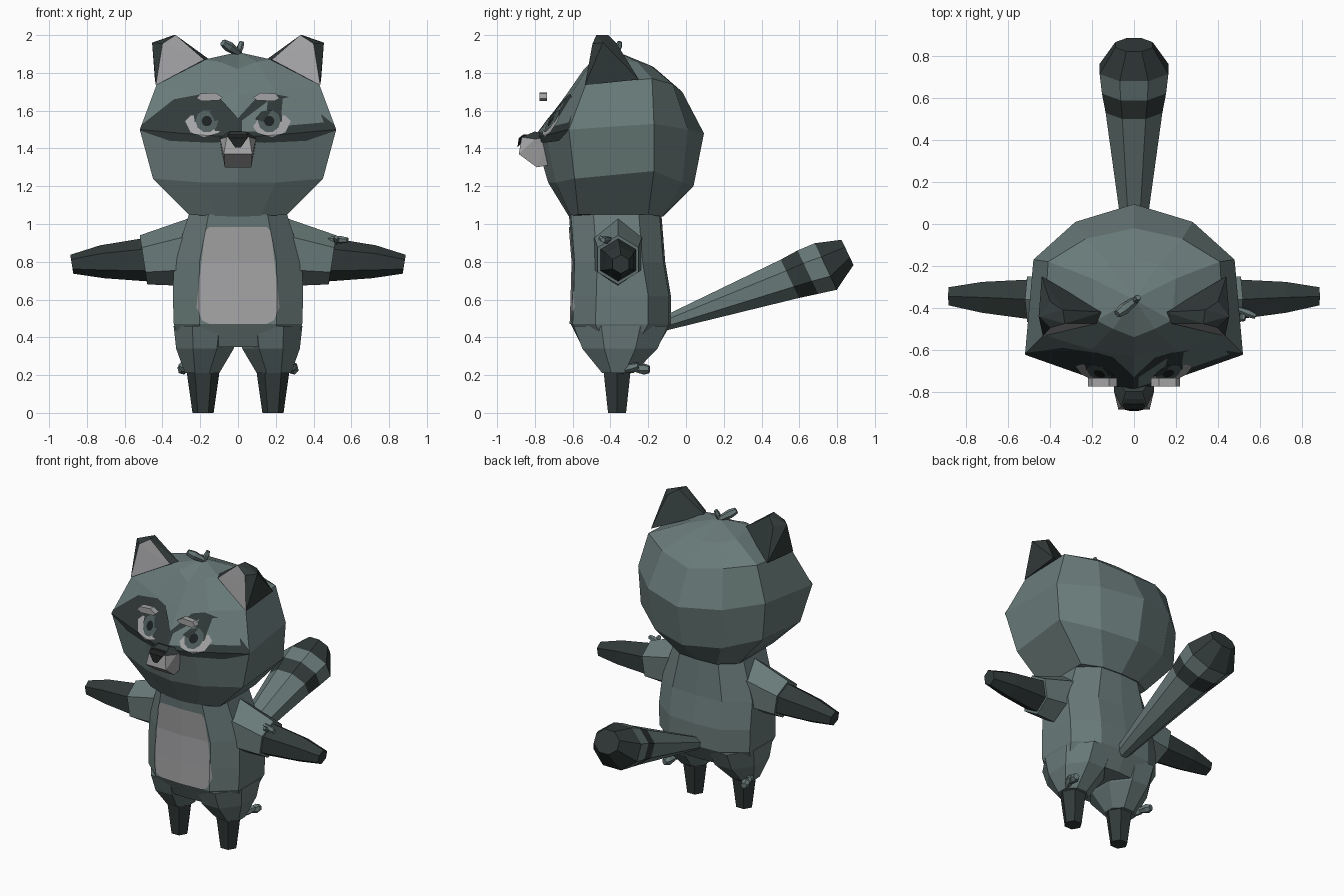
import bpy, bmesh, math
from mathutils import Vector

if "Cube" in bpy.data.objects:
    bpy.data.objects.remove(bpy.data.objects["Cube"])


def material(name, col):
    m = bpy.data.materials.new(name)
    m.diffuse_color = (*col, 1)
    m.use_nodes = True
    m.node_tree.nodes["Principled BSDF"].inputs["Base Color"].default_value = m.diffuse_color
    return m


FUR = material("fur_grey", (0.14, 0.195, 0.19))
DARK = material("dark_fur", (0.031, 0.042, 0.041))
LIGHT = material("light_fur", (0.37, 0.37, 0.38))
IRIS = material("iris_grey", (0.075, 0.105, 0.105))
BLACK = material("nose_black", (0.012, 0.014, 0.014))


def finish(name, bm, *mats):
    bmesh.ops.recalc_face_normals(bm, faces=bm.faces)
    me = bpy.data.meshes.new(name)
    bm.to_mesh(me)
    bm.free()
    for m in mats:
        me.materials.append(m)
    ob = bpy.data.objects.new(name, me)
    bpy.context.collection.objects.link(ob)
    return ob


def loft(name, rings, *mats, bands=None, apex=None):
    """Skin closed rings; bands gives a material index per section."""
    bm = bmesh.new()
    vs = [[bm.verts.new(p) for p in r] for r in rings]
    n = len(vs[0])
    for k, (a, b) in enumerate(zip(vs, vs[1:])):
        for i in range(n):
            j = (i + 1) % n
            f = bm.faces.new((a[i], a[j], b[j], b[i]))
            f.material_index = bands[k] if bands else 0
    bm.faces.new(vs[0])
    last = bands[-1] if bands else 0
    if apex:
        top = bm.verts.new(apex)
        for i in range(n):
            bm.faces.new((vs[-1][i], vs[-1][(i + 1) % n], top))
    else:
        bm.faces.new(vs[-1]).material_index = last
    return finish(name, bm, *mats)


def mirrored(half):
    """Close a half ring (x >= 0, front centre to back centre)."""
    return half + [(-x, y, z) for x, y, z in reversed(half[1:-1])]


def ring(c, u, v, n, start=0.0):
    c, u, v = Vector(c), Vector(u), Vector(v)
    t = [start + 2 * math.pi * i / n for i in range(n)]
    return [c + u * math.cos(a) + v * math.sin(a) for a in t]


def hull(name, pts, *mats, rule=None):
    bm = bmesh.new()
    for p in pts:
        bm.verts.new(p)
    bmesh.ops.convex_hull(bm, input=bm.verts[:])
    bmesh.ops.recalc_face_normals(bm, faces=bm.faces)
    bm.normal_update()
    for f in bm.faces:
        f.material_index = rule(f) if rule else 0
    return finish(name, bm, *mats)


def patch(name, base, outline, offset, mat):
    """Thin marking: the front of base trimmed to a convex x-z outline."""
    bm = bmesh.new()
    bm.from_mesh(base.data)
    bm.normal_update()
    bmesh.ops.delete(bm, geom=[f for f in bm.faces if f.normal.y > -0.08], context='FACES')
    cx = sum(p[0] for p in outline) / len(outline)
    cz = sum(p[1] for p in outline) / len(outline)
    for (x0, z0), (x1, z1) in zip(outline, outline[1:] + outline[:1]):
        no = Vector((z1 - z0, 0, x0 - x1))
        if no.dot(Vector((cx - x0, 0, cz - z0))) > 0:
            no.negate()
        bmesh.ops.bisect_plane(bm, geom=bm.verts[:] + bm.edges[:] + bm.faces[:], dist=1e-5,
                               plane_co=(x0, 0, z0), plane_no=no, clear_outer=True)
    bmesh.ops.translate(bm, verts=bm.verts, vec=(0, -offset, 0))
    for f in bm.faces:
        f.material_index = 0
        if f.normal.y > 0:
            f.normal_flip()
    me = bpy.data.meshes.new(name)
    bm.to_mesh(me)
    bm.free()
    me.materials.append(mat)
    bpy.context.collection.objects.link(bpy.data.objects.new(name, me))


def twig(name, a, b, r):
    """Little six-sided tuft between two points."""
    a, b = Vector(a), Vector(b)
    u = (b - a).orthogonal().normalized()
    v = (b - a).normalized().cross(u)
    loft(name, [ring(a.lerp(b, t), u * r * s, v * r * s, 6)
                for t, s in ((0, 0.6), (0.65, 1), (1, 0.7))], FUR)


# Head
head = loft("head", [mirrored(h) for h in (
    [(0, -.62, 1.04), (.12, -.61, 1.04), (.26, -.57, 1.05), (.26, -.2, 1.05), (.14, -.13, 1.04), (0, -.12, 1.04)],
    [(0, -.73, 1.22), (.2, -.69, 1.22), (.45, -.59, 1.24), (.46, -.17, 1.28), (.25, -.02, 1.22), (0, .04, 1.2)],
    [(0, -.80, 1.46), (.18, -.74, 1.47), (.52, -.62, 1.5), (.48, -.17, 1.53), (.28, .01, 1.5), (0, .095, 1.48)],
    [(0, -.63, 1.69), (.2, -.6, 1.7), (.43, -.53, 1.74), (.41, -.18, 1.77), (.23, -.07, 1.74), (0, -.02, 1.7)],
    [(0, -.54, 1.82), (.1, -.5, 1.86), (.18, -.46, 1.87), (.2, -.26, 1.86), (.12, -.19, 1.84), (0, -.17, 1.83)],
)], FUR, apex=(0, -.36, 1.91))

# Muzzle and nose
hull("muzzle", [(s * x, y, z) for s in (-1, 1) for x, y, z in (
    (.1, -.72, 1.46), (.095, -.8, 1.45), (.06, -.87, 1.46), (.075, -.885, 1.37), (.07, -.79, 1.30),
    (.07, -.68, 1.32), (.04, -.80, 1.49))],
    LIGHT, DARK, rule=lambda f: int(f.normal.z > 0.6))
hull("nose", [(s * x, y, z) for s in (-1, 1) for x, y, z in (
    (.05, -.86, 1.475), (.05, -.885, 1.455), (.015, -.893, 1.405), (.04, -.82, 1.475))], BLACK)

# Body
body = loft("body", [mirrored([(0, f, z), (.6 * w, f + .01, z), (w, f + .13, z),
                               (w, b - .12, z), (.55 * w, b - .01, z), (0, b, z)])
                     for z, w, f, b in ((.35, .30, -.55, -.15), (.47, .34, -.61, -.08),
                                        (.62, .345, -.605, -.08), (.80, .34, -.60, -.11),
                                        (1.05, .26, -.62, -.13))], FUR)
patch("belly", body, [(-.15, .985), (.15, .985), (.175, .96), (.22, .56), (.19, .49), (.15, .47),
                      (-.15, .47), (-.19, .49), (-.22, .56), (-.175, .96)], .006, LIGHT)

# Tail, tilted upwards
up = Vector((0, -.43, .9))
loft("tail", [ring((0, y, z), (1.2 * r, 0, 0), up * r, 8, math.pi / 8) for y, z, r in (
    (-.12, .47, .04), (.55, .71, .122), (.645, .745, .138), (.74, .775, .148), (.855, .85, .08))],
    FUR, DARK, bands=[0, 1, 0, 1])

for side, s in (("left", 1), ("right", -1)):
    def m(pts):
        return [(s * p[0], *p[1:]) for p in pts]

    # Face markings and eyes
    patch(side + "_mask", head, m([(0, 1.44), (0, 1.56), (.1, 1.67), (.18, 1.69), (.34, 1.66),
                                   (.53, 1.51), (.52, 1.495), (.36, 1.44), (.14, 1.43)]), .004, DARK)
    patch(side + "_eye_white", head, m([(.07, 1.53), (.10, 1.485), (.18, 1.46), (.25, 1.485),
                                        (.28, 1.545), (.25, 1.575), (.11, 1.575)]), .008, LIGHT)
    patch(side + "_upper_lid", head, m([(.09, 1.555), (.125, 1.595), (.2, 1.605), (.24, 1.57),
                                        (.23, 1.54), (.17, 1.53)]), .010, DARK)
    for part, r, off, mat in (("_iris", .06, .012, IRIS), ("_pupil", .028, .015, BLACK)):
        patch(side + part, head, [(s * .165 + r * math.cos(i * math.pi / 5),
                                   1.545 + r * math.sin(i * math.pi / 5)) for i in range(10)], off, mat)
    # Brow, standing just ahead of the forehead
    hull(side + "_brow", m([(x, y, z) for y in (-.775, -.735) for x, z in (
        (.08, 1.67), (.10, 1.655), (.19, 1.65), (.22, 1.665), (.20, 1.69), (.12, 1.695))]), LIGHT)
    # Ear
    hull(side + "_ear", m([(.435, -.535, 1.735), (.4, -.495, 1.955), (.33, -.475, 2.0), (.18, -.475, 1.87),
                           (.455, -.44, 1.96), (.34, -.41, 2.0), (.4, -.37, 1.96), (.44, -.25, 1.765),
                           (.15, -.42, 1.87)]),
         DARK, LIGHT, rule=lambda f: int(f.normal.y < -0.75))
    # Sleeve and arm
    loft(side + "_sleeve", [ring((s * x, -.36, z), (s * tilt, 0, rz), (0, ry, 0), 6) for x, z, rz, ry, tilt in (
        (.24, .85, .18, .15, .02), (.50, .81, .13, .125, .02))], FUR)
    loft(side + "_arm", [ring((s * x, -.36 + dy, z), (s * tilt, 0, rz), (0, ry, 0), 6) for x, z, rz, ry, dy, tilt in (
        (.48, .81, .115, .11, 0, .02), (.72, .80, .087, .085, .01, .01), (.88, .787, .05, .05, .015, .008))], DARK)
    # Thigh and leg
    loft(side + "_thigh", [ring((s * x, y, z), (rx, 0, 0), (0, ry, 0), 8, math.pi / 8) for x, y, z, rx, ry in (
        (.17, -.345, .46, .185, .27), (.175, -.35, .34, .165, .215), (.19, -.36, .21, .098, .09))], FUR)
    loft(side + "_leg", [ring((s * .185, -.365, z), (rx, 0, 0), (0, ry, 0), 6) for z, rx, ry in (
        (.24, .09, .085), (0, .056, .055))], DARK)
    # Tufts by the knee
    twig(side + "_knee_tuft", (s * .25, -.36, .22), (s * .30, -.25, .25), .025)
    twig(side + "_knee_tuft_end", (s * .28, -.27, .235), (s * .30, -.195, .23), .03)

# Tufts on the crown and one arm
twig("crown_tuft", (.01, -.36, 1.90), (-.08, -.43, 1.96), .028)
twig("crown_tuft_small", (0, -.37, 1.89), (.02, -.35, 1.965), .018)
twig("arm_tuft", (.48, -.40, .92), (.58, -.44, .915), .02)
twig("arm_tuft_small", (.52, -.41, .90), (.52, -.46, .93), .016)
